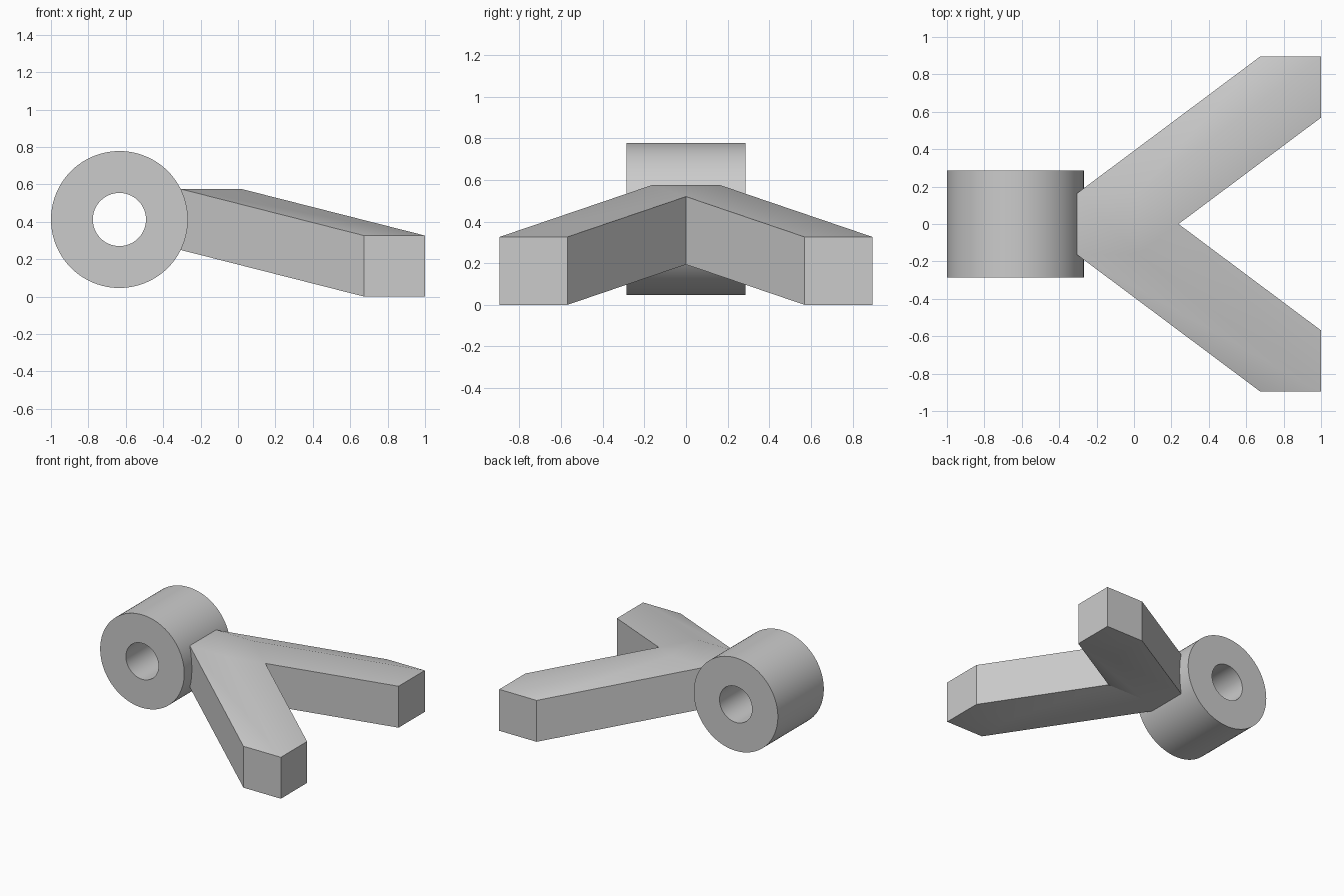
import bpy, bmesh, math
from mathutils import Matrix

if "Cube" in bpy.data.objects:
    bpy.data.objects.remove(bpy.data.objects["Cube"])

grey = bpy.data.materials.new("plain grey")
grey.diffuse_color = (0.6, 0.6, 0.6, 1)
grey.use_nodes = True
grey.node_tree.nodes["Principled BSDF"].inputs["Base Color"].default_value = grey.diffuse_color


def add_object(name, bm):
    bmesh.ops.recalc_face_normals(bm, faces=bm.faces)
    mesh = bpy.data.meshes.new(name)
    bm.to_mesh(mesh)
    bm.free()
    mesh.materials.append(grey)
    obj = bpy.data.objects.new(name, mesh)
    bpy.context.collection.objects.link(obj)
    return obj


def smooth(obj, angle=30):
    bpy.ops.object.select_all(action='DESELECT')
    obj.select_set(True)
    bpy.context.view_layer.objects.active = obj
    bpy.ops.object.shade_smooth_by_angle(angle=math.radians(angle))


# Hinge barrel: thick-walled tube lying along y
def barrel(x, z, outer, inner, half, sides=96):
    bm = bmesh.new()
    rings = []
    for r, y in ((outer, -half), (outer, half), (inner, half), (inner, -half)):
        rings.append([bm.verts.new((x + r * math.cos(a), y, z + r * math.sin(a)))
                      for a in (2 * math.pi * i / sides for i in range(sides))])
    for k in range(4):
        a, b = rings[k], rings[(k + 1) % 4]
        for i in range(sides):
            j = (i + 1) % sides
            bm.faces.new((a[i], a[j], b[j], b[i]))
    return add_object("hinge_barrel", bm)


# Fork prong: a cube swept in a straight line to a lower, outer cube
def prong(name, side):
    size = 0.326
    bm = bmesh.new()
    for centre in ((-0.143, 0, 0.412), (0.837, side * 0.732, size / 2)):
        bmesh.ops.create_cube(bm, size=size, matrix=Matrix.Translation(centre))
    bmesh.ops.delete(bm, geom=bm.faces[:], context='FACES_ONLY')
    bmesh.ops.delete(bm, geom=bm.edges[:], context='EDGES_FACES')
    hull = bmesh.ops.convex_hull(bm, input=bm.verts[:])
    spare = [v for v in hull["geom_interior"] if isinstance(v, bmesh.types.BMVert)]
    bmesh.ops.delete(bm, geom=list(set(spare)), context='VERTS')
    bmesh.ops.dissolve_limit(bm, angle_limit=math.radians(0.5),
                             verts=bm.verts[:], edges=bm.edges[:])
    return add_object(name, bm)


smooth(barrel(-0.634, 0.412, 0.366, 0.142, 0.286))

# Two mirrored prongs merged into one fork
fork = prong("fork", 1)
other = prong("fork_cutter", -1)
other.hide_render = True
mod = fork.modifiers.new("union", 'BOOLEAN')
mod.operation = 'UNION'
mod.solver = 'EXACT'
mod.object = other
bpy.context.view_layer.objects.active = fork
fork.select_set(True)
bpy.ops.object.modifier_apply(modifier=mod.name)
bpy.data.objects.remove(other, do_unlink=True)
smooth(fork)
